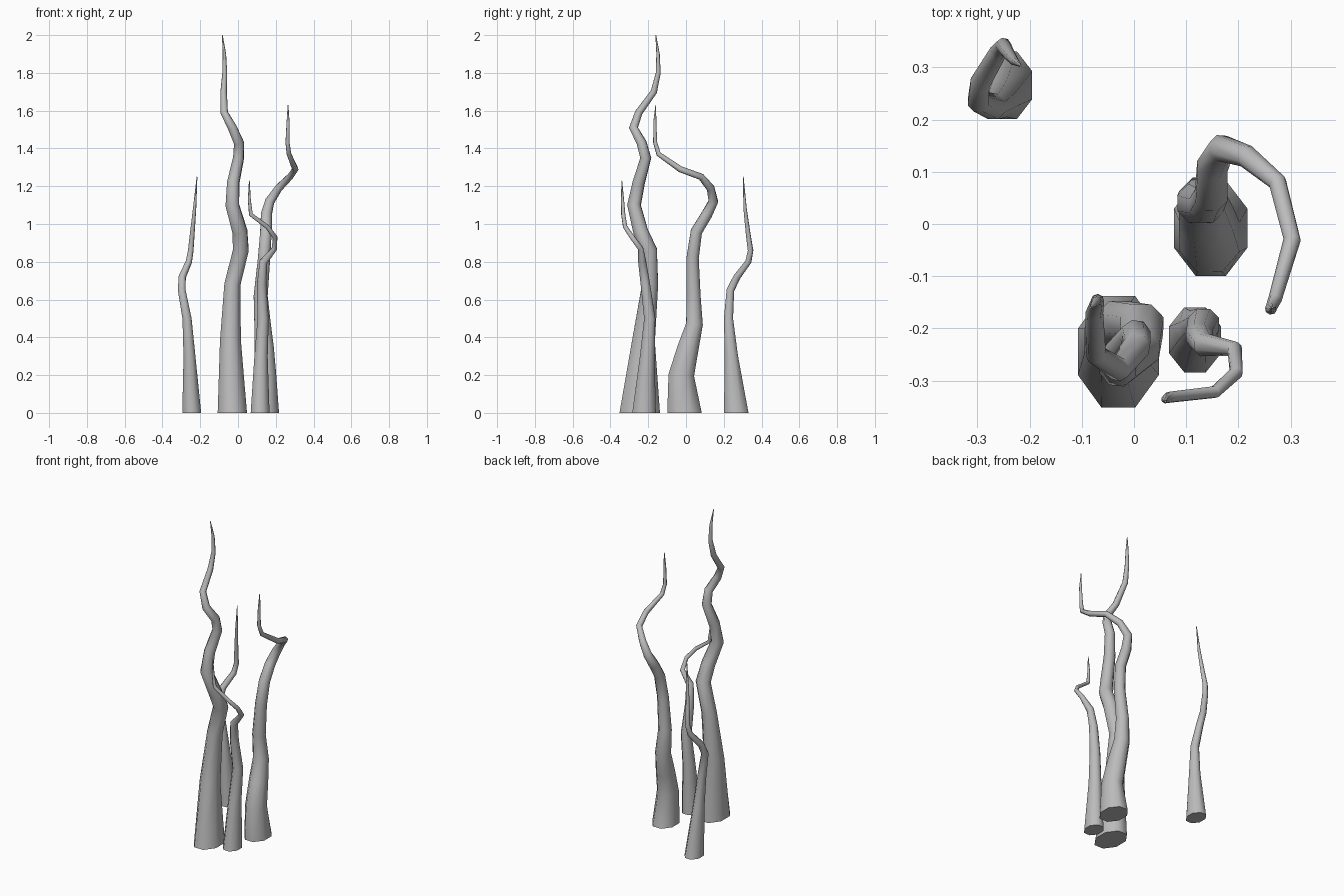
import bpy
import bmesh
import math
from mathutils import Vector

SIDES = 8

# Remove the default cube
cube = bpy.data.objects.get("Cube")
if cube:
    bpy.data.objects.remove(cube, do_unlink=True)

# Single grey bark colour
bark = bpy.data.materials.new("grey_bark")
bark.use_nodes = True
grey = (0.5, 0.5, 0.5, 1.0)
bark.diffuse_color = grey
bark.node_tree.nodes["Principled BSDF"].inputs["Base Color"].default_value = grey


def ring_tangent(points, i):
    """Average direction of the path around point i; the foot stays level."""
    if i == 0:
        return Vector((0, 0, 1))
    before = (points[i] - points[i - 1]).normalized()
    if i == len(points) - 1:
        return before
    after = (points[i + 1] - points[i]).normalized()
    return (before + after).normalized()


def build_trunk(name, path, stretch):
    """Sweep a tapering ring along (x, y, z, radius) points, with a wider foot in y."""
    points = [Vector(p[:3]) for p in path]
    mesh = bmesh.new()
    rings = []
    side = Vector((1, 0, 0))
    for i, (centre, row) in enumerate(zip(points, path)):
        tangent = ring_tangent(points, i)
        side = (side - tangent * side.dot(tangent)).normalized()
        other = tangent.cross(side)
        # The oval foot becomes round higher up
        oval = 1 + (stretch - 1) * max(0, 1 - centre.z * 2)
        ring = []
        for k in range(SIDES):
            angle = math.tau * (k + 0.5) / SIDES
            offset = side * math.cos(angle) + other * math.sin(angle) * oval
            ring.append(mesh.verts.new(centre + offset * row[3]))
        rings.append(ring)
    for low, high in zip(rings, rings[1:]):
        for k in range(SIDES):
            n = (k + 1) % SIDES
            mesh.faces.new((low[k], low[n], high[n], high[k]))
    # Close the foot and the tip
    mesh.faces.new(list(reversed(rings[0])))
    mesh.faces.new(rings[-1])
    data = bpy.data.meshes.new(name)
    mesh.to_mesh(data)
    mesh.free()
    data.materials.append(bark)
    trunk = bpy.data.objects.new(name, data)
    bpy.context.collection.objects.link(trunk)
    bpy.ops.object.select_all(action="DESELECT")
    trunk.select_set(True)
    bpy.context.view_layer.objects.active = trunk
    bpy.ops.object.shade_smooth_by_angle(angle=math.radians(60))


# Tallest trunk, front centre
build_trunk("tall_trunk", [
    (-.03, -.245, 0, .084), (-.04, -.225, .38, .06), (-.03, -.19, .68, .046),
    (.015, -.195, .86, .045), (.01, -.24, .96, .042), (-.03, -.275, 1.1, .038),
    (-.025, -.25, 1.22, .034), (.003, -.213, 1.35, .03), (.005, -.235, 1.43, .027),
    (-.03, -.278, 1.51, .024), (-.073, -.25, 1.59, .02), (-.076, -.17, 1.7, .017),
    (-.07, -.147, 1.8, .013), (-.072, -.148, 1.9, .009), (-.083, -.16, 2, .002),
], 1.38)

# Hooked trunk, centre left
build_trunk("hooked_trunk", [
    (.147, -.008, 0, .076), (.145, -.025, .2, .062), (.138, .01, .34, .056),
    (.13, .045, .47, .047), (.12, .04, .62, .04), (.138, .035, .82, .035),
    (.148, .055, .96, .033), (.15, .11, 1.05, .031), (.168, .145, 1.12, .027),
    (.215, .13, 1.19, .022), (.275, .08, 1.25, .018), (.303, -.03, 1.29, .017),
    (.27, -.145, 1.37, .013), (.262, -.163, 1.43, .011), (.265, -.165, 1.54, .008),
    (.265, -.16, 1.63, .002),
], 1.3)

# Short trunk with a sideways bend, front left
build_trunk("bent_trunk", [
    (.117, -.222, 0, .054), (.122, -.205, .3, .038), (.133, -.192, .5, .032),
    (.125, -.215, .68, .027), (.135, -.232, .8, .023), (.193, -.24, .87, .015),
    (.196, -.285, .93, .013), (.155, -.322, .985, .012), (.068, -.332, 1.05, .011),
    (.06, -.336, 1.13, .008), (.06, -.34, 1.23, .002),
], 1.25)

# Slender trunk, standing apart at the back right
build_trunk("slender_trunk", [
    (-.245, .266, 0, .054), (-.257, .24, .3, .034), (-.27, .225, .5, .026),
    (-.298, .235, .65, .022), (-.295, .27, .72, .02), (-.26, .33, .8, .017),
    (-.25, .342, .86, .015), (-.243, .33, .94, .013), (-.23, .313, 1.08, .009),
    (-.217, .303, 1.25, .002),
], 1.3)
